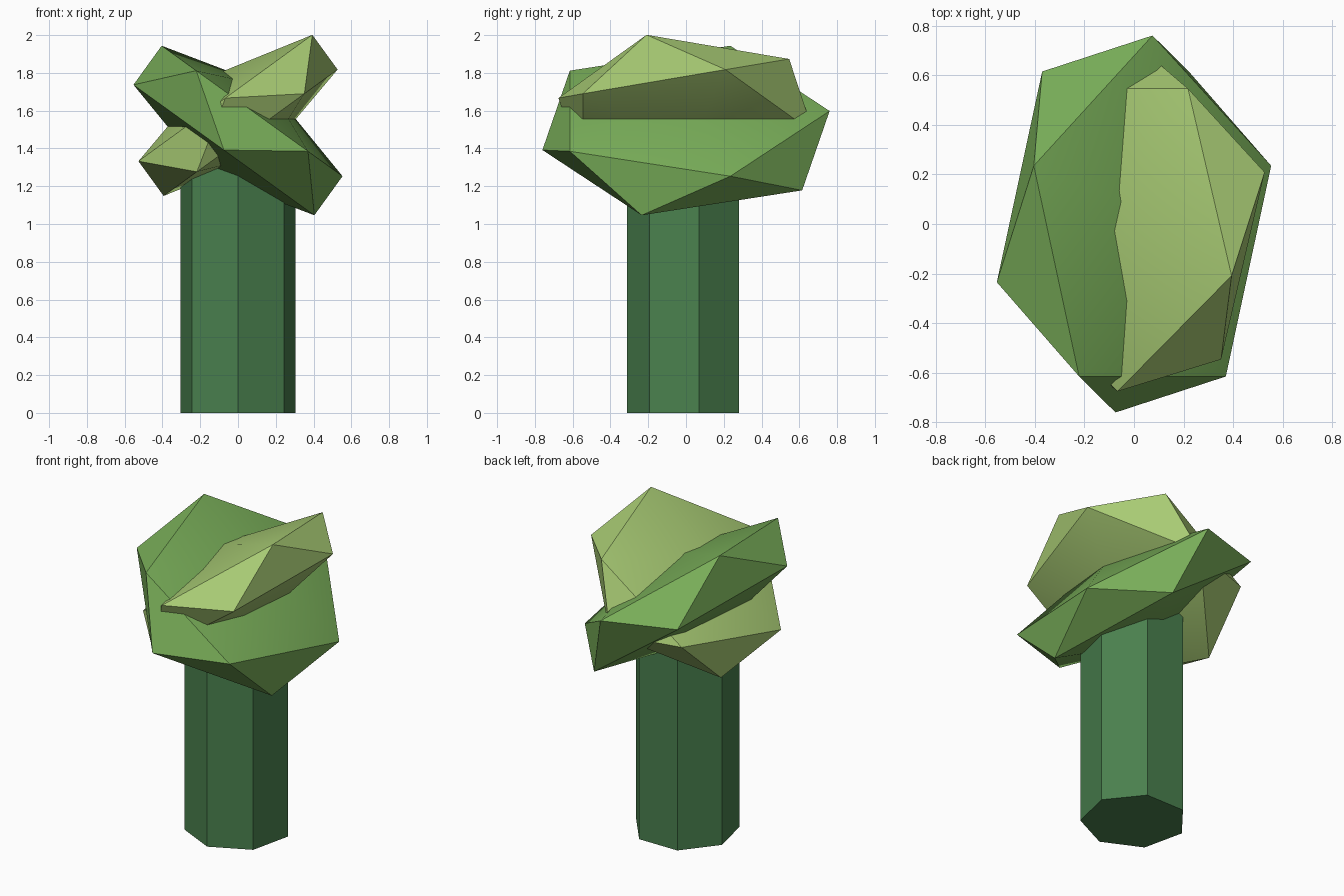
import bpy, bmesh, math
from mathutils import Matrix

cube = bpy.data.objects.get("Cube")
if cube:
    bpy.data.objects.remove(cube, do_unlink=True)


def material(name, rgb):
    mat = bpy.data.materials.new(name)
    mat.use_nodes = True
    mat.diffuse_color = (*rgb, 1)
    mat.node_tree.nodes["Principled BSDF"].inputs["Base Color"].default_value = (*rgb, 1)
    return mat


def add_object(name, bm, mat):
    mesh = bpy.data.meshes.new(name)
    bm.to_mesh(mesh)
    bm.free()
    mesh.materials.append(mat)
    obj = bpy.data.objects.new(name, mesh)
    bpy.context.collection.objects.link(obj)
    bpy.ops.object.select_all(action='DESELECT')
    obj.select_set(True)
    bpy.context.view_layer.objects.active = obj
    bpy.ops.object.shade_smooth_by_angle(angle=math.radians(30))
    return obj


def leaf_clump(name, height, radii, tilt, turn, mat):
    """Flattened icosahedron, tilted sideways."""
    bm = bmesh.new()
    bmesh.ops.create_icosphere(bm, subdivisions=1, radius=1)
    bm.transform(Matrix.Translation((0, 0, height))
                 @ Matrix.Rotation(math.radians(tilt), 4, 'Y')
                 @ Matrix.Diagonal((*radii, 1))
                 @ Matrix.Rotation(math.radians(turn), 4, 'Z'))
    return add_object(name, bm, mat)


trunk_green = material("trunk dark green", (0.068, 0.216, 0.076))
mid_green = material("leaf mid green", (0.188, 0.417, 0.098))
light_green = material("leaf light green", (0.392, 0.597, 0.174))

# Seven-sided trunk with one corner facing the front
TRUNK_HEIGHT = 1.4
bm = bmesh.new()
bmesh.ops.create_cone(bm, cap_ends=True, segments=7, radius1=0.312,
                      radius2=0.312, depth=TRUNK_HEIGHT)
corner = min(bm.verts, key=lambda v: v.co.y).co
spin = -math.pi / 2 - math.atan2(corner.y, corner.x)
bm.transform(Matrix.Translation((0, 0, TRUNK_HEIGHT / 2)) @ Matrix.Rotation(spin, 4, 'Z'))
add_object("trunk", bm, trunk_green)

# Two crossing leaf clumps
leaf_clump("large_leaf_clump", 1.495, (0.694, 0.85, 0.285), 35.8, 90, mid_green)
leaf_clump("small_leaf_clump", 1.575, (0.669, 0.755, 0.254), -36, -90, light_green)
